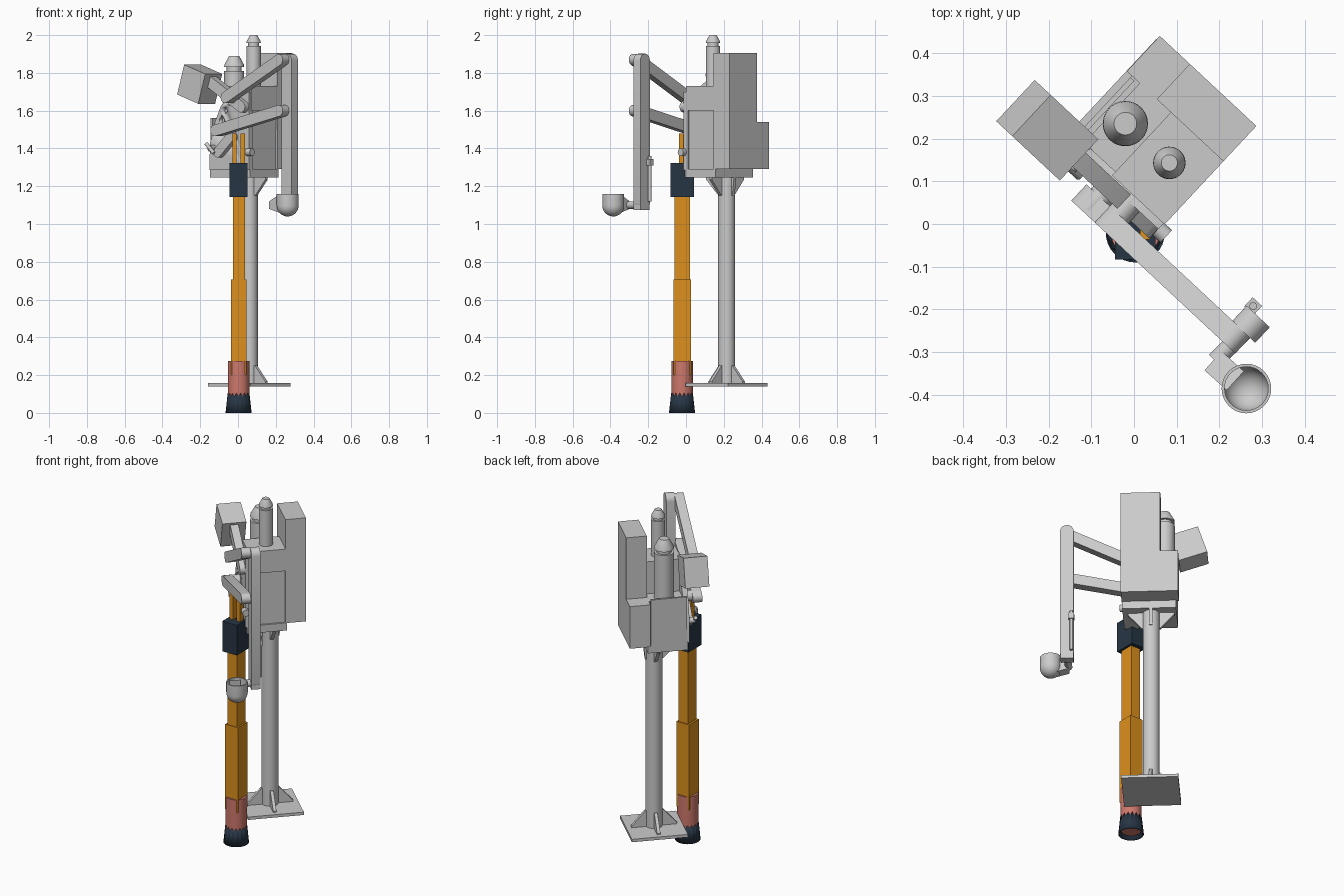
import bpy, bmesh, math
from mathutils import Matrix, Vector

if "Cube" in bpy.data.objects:
    bpy.data.objects.remove(bpy.data.objects["Cube"])

# Machine frame: u along the arms, v towards the rear cabinet
ROT = Matrix.Rotation(math.radians(-43), 4, 'Z')
ID = Matrix.Identity(4)


def material(name, col):
    m = bpy.data.materials.new(name)
    m.diffuse_color = (*col, 1)
    m.use_nodes = True
    m.node_tree.nodes["Principled BSDF"].inputs["Base Color"].default_value = m.diffuse_color
    return m


ORANGE = material("orange", (0.72, 0.28, 0.012))
NAVY = material("navy", (0.02, 0.036, 0.058))
PINK = material("pink", (0.62, 0.19, 0.15))


def finish(name, bm, mat=None, frame=ROT, smooth=True):
    bm.transform(frame)
    bmesh.ops.recalc_face_normals(bm, faces=bm.faces)
    me = bpy.data.meshes.new(name)
    bm.to_mesh(me)
    bm.free()
    ob = bpy.data.objects.new(name, me)
    bpy.context.collection.objects.link(ob)
    if mat:
        me.materials.append(mat)
    if smooth:
        bpy.ops.object.select_all(action='DESELECT')
        bpy.context.view_layer.objects.active = ob
        ob.select_set(True)
        bpy.ops.object.shade_smooth_by_angle(angle=math.radians(35))
    return ob


def box(name, x, y, z, mat=None, frame=ROT):
    bm = bmesh.new()
    bmesh.ops.create_cube(bm, size=1)
    size = [r[1] - r[0] for r in (x, y, z)]
    mid = [(r[1] + r[0]) / 2 for r in (x, y, z)]
    bm.transform(Matrix.Translation(mid) @ Matrix.Diagonal((*size, 1)))
    return finish(name, bm, mat, frame, False)


def prism(name, pts, v0, v1, frame=ROT):
    """Profile in (u, z) pushed from v0 to v1."""
    bm = bmesh.new()
    f = bm.faces.new([bm.verts.new((u, v0, z)) for u, z in pts])
    g = bmesh.ops.extrude_face_region(bm, geom=[f])['geom']
    bmesh.ops.translate(bm, vec=(0, v1 - v0, 0),
                        verts=[e for e in g if isinstance(e, bmesh.types.BMVert)])
    return finish(name, bm, None, frame)


def bar(name, a, b, r, v0, v1):
    """Flat bar with rounded ends between two (u, z) points."""
    t = math.atan2(b[1] - a[1], b[0] - a[0])
    pts = []
    for c, off in ((b, -90), (a, 90)):
        for k in range(9):
            w = t + math.radians(off + k * 22.5)
            pts.append((c[0] + r * math.cos(w), c[1] + r * math.sin(w)))
    return prism(name, pts, v0, v1)


def rod(name, p, q, r0, r1=None, n=20, frame=ROT):
    p, q = Vector(p), Vector(q)
    d = q - p
    bm = bmesh.new()
    bmesh.ops.create_cone(bm, cap_ends=True, segments=n, radius1=r0,
                          radius2=r0 if r1 is None else r1, depth=d.length)
    bm.transform(Matrix.Translation((p + q) / 2)
                 @ d.to_track_quat('Z', 'Y').to_matrix().to_4x4())
    return finish(name, bm, None, frame)


def lathe(name, c, prof, n=32, mat=None, frame=ROT):
    """Turned part around a vertical axis through c."""
    bm = bmesh.new()
    vs = [bm.verts.new((r, 0, z)) for r, z in prof]
    es = [bm.edges.new(p) for p in zip(vs, vs[1:])]
    bmesh.ops.spin(bm, geom=vs + es, axis=(0, 0, 1), cent=(0, 0, 0),
                   angle=2 * math.pi, steps=n)
    bmesh.ops.remove_doubles(bm, verts=bm.verts, dist=1e-5)
    bm.transform(Matrix.Translation((c[0], c[1], 0)))
    return finish(name, bm, mat, frame)


# Post, foot plate and gussets
PU, PV = -0.103, 0.198
lathe("post", (PU, PV), [(0, .15), (.045, .15), (.045, 1.25), (0, 1.25)])
box("foot_plate", (PU - .154, PU + .154), (PV - .154, PV + .154), (.14, .157))
box("head_plate", (-.24, .05), (.04, .26), (1.245, 1.29))
for i in range(4):
    fr = ROT @ Matrix.Translation((PU, PV, 0)) @ Matrix.Rotation(i * math.pi / 2, 4, 'Z')
    prism(f"lower_gusset_{i}", [(.04, .155), (.125, .155), (.125, .165), (.05, .25), (.04, .25)],
          -.009, .009, fr)
    e = .125 if i % 2 == 0 else (.06 if i == 1 else .14)
    prism(f"upper_gusset_{i}", [(.04, 1.25), (e, 1.25), (e, 1.235), (.05, 1.15), (.04, 1.15)],
          -.009, .009, fr)

# Housing
box("main_housing", (-.215, .04), (.055, .25), (1.28, 1.54))
box("mid_housing", (-.115, .042), (.055, .25), (1.5, 1.61))
box("upper_housing", (-.115, .053), (.048, .25), (1.6, 1.73))
box("tall_cabinet", (-.16, .053), (.25, .363), (1.29, 1.905))
box("low_cabinet", (-.256, -.16), (.25, .363), (1.29, 1.54))
box("side_panel", (-.24, -.228), (.045, .245), (1.285, 1.56))

# Front panel with a curved row of holes
panel = prism("front_panel", [(-.236, 1.285), (-.23, 1.43), (-.2, 1.53), (-.155, 1.62),
                              (-.1, 1.68), (-.04, 1.7), (.05, 1.7), (.05, 1.285)], .03, .06)
for i, (u, z) in enumerate([(-.09, 1.645), (-.125, 1.6), (-.145, 1.55), (-.16, 1.5)]):
    cut = rod(f"hole_cutter_{i}", (u, -.05, z), (u, .052, z), .017, n=16)
    cut.hide_render = True
    m = panel.modifiers.new("hole", 'BOOLEAN')
    m.object, m.solver = cut, 'EXACT'
    bpy.context.view_layer.objects.active = panel
    bpy.ops.object.modifier_apply(modifier=m.name)
    bpy.data.objects.remove(cut)

# Small fittings on the panel
rod("tap_body", (-.2, -.005, 1.4), (-.2, .04, 1.4), .017)
rod("tap_lever", (-.225, -.005, 1.425), (-.17, -.005, 1.375), .01)
rod("side_knob", (.04, .03, 1.38), (.075, .03, 1.38), .02)
bar("swing_link", (-.15, 1.38), (-.06, 1.46), .028, .0, .03)

# Two capped chimneys
for nm, c, r, z0, z1 in (("large", (-.175, .158), .053, 1.53, 1.89),
                         ("small", (-.037, .161), .038, 1.72, 2.0)):
    lathe(nm + "_chimney", c, [(0, z0), (r, z0), (r, z1 - r * 1.5), (r * .75, z1 - r * 1.5),
                               (r * .75, z1 - r * 1.12), (r, z1 - r * 1.12), (r * .97, z1 - r * .85),
                               (r * .5, z1), (0, z1)])

# Linked arms reaching out to the bowl
bar("upper_arm", (-.04, 1.67), (.35, 1.87), .03, -.06, -.008)
bar("lower_arm", (-.115, 1.495), (.35, 1.6), .03, -.06, -.008)
bar("hanging_arm", (.36, 1.865), (.36, 1.11), .037, -.01, .04)
for nm, u, z in (("upper_inner", -.04, 1.67), ("lower_inner", -.1, 1.5)):
    rod(nm + "_pivot", (u, -.05, z), (u, .06, z), .03)
box("arm_end_block", (.325, .395), (-.01, .04), (1.075, 1.12))
rod("arm_pipe", (.335, .05, 1.12), (.335, .05, 1.36), .009, n=12)
box("arm_clamp", (.32, .35), (.035, .064), (1.31, 1.345))

# Bowl and its neck (placed in world axes)
arc = [(k * math.pi / 16) for k in range(9)]
outer = [(.058 * math.sin(a), 1.098 - .058 * math.cos(a)) for a in arc]
inner = [(.051 * math.sin(a), 1.098 - .051 * math.cos(a)) for a in reversed(arc)]
lathe("bowl", (.263, -.385), outer + [(.058, 1.16), (.051, 1.16)] + inner, frame=ID)
prism("bowl_neck", [(.0, 1.08), (.0, 1.12), (.07, 1.155), (.07, 1.06)], -.03, .03,
      Matrix.Translation((.185, -.32, 0)) @ Matrix.Rotation(math.radians(-42), 4, 'Z'))
rod("bowl_joint", (.19, -.32, 1.1), (.275, -.235, 1.1), .02, frame=ID)

# Tilted box on its own arm
tilt = Matrix.Translation((-.298, .022, 1.74)) @ Matrix.Rotation(math.radians(18), 4, 'Y')
box("tilted_box", (-.08, .08), (-.066, .066), (-.083, .083), None, ROT @ tilt)
bar("box_arm", (-.25, 1.775), (.02, 1.62), .03, .0, .045)

# Orange leg with navy collar, pink sleeve and jagged navy foot
box("leg_upper", (-.027, .036), (-.062, .02), (.68, 1.2), ORANGE, ID)
box("leg_lower", (-.038, .045), (-.066, .026), (.2, .705), ORANGE, ID)
box("leg_collar", (-.045, .05), (-.083, .042), (1.143, 1.322), NAVY, ID)
for nm, x in (("left", (-.03, -.008)), ("right", (.014, .038))):
    box(nm + "_prong", x, (-.036, -.004), (1.3, 1.48), ORANGE, ID)
AX = (.003, -.021)
lathe("pink_sleeve", AX, [(0, .02), (.054, .02), (.057, .1), (.057, .275), (0, .275)],
      mat=PINK, frame=ID)
foot = lathe("leg_foot", AX, [(.069, 0), (.0585, .096)], n=32, mat=NAVY, frame=ID)
for v in foot.data.vertices:
    if v.co.z > .05:
        k = round(math.atan2(v.co.y - AX[1], v.co.x - AX[0]) / (2 * math.pi / 32))
        v.co.z += .01 if k % 2 else -.01
sol = foot.modifiers.new("thickness", 'SOLIDIFY')
sol.thickness = .006
